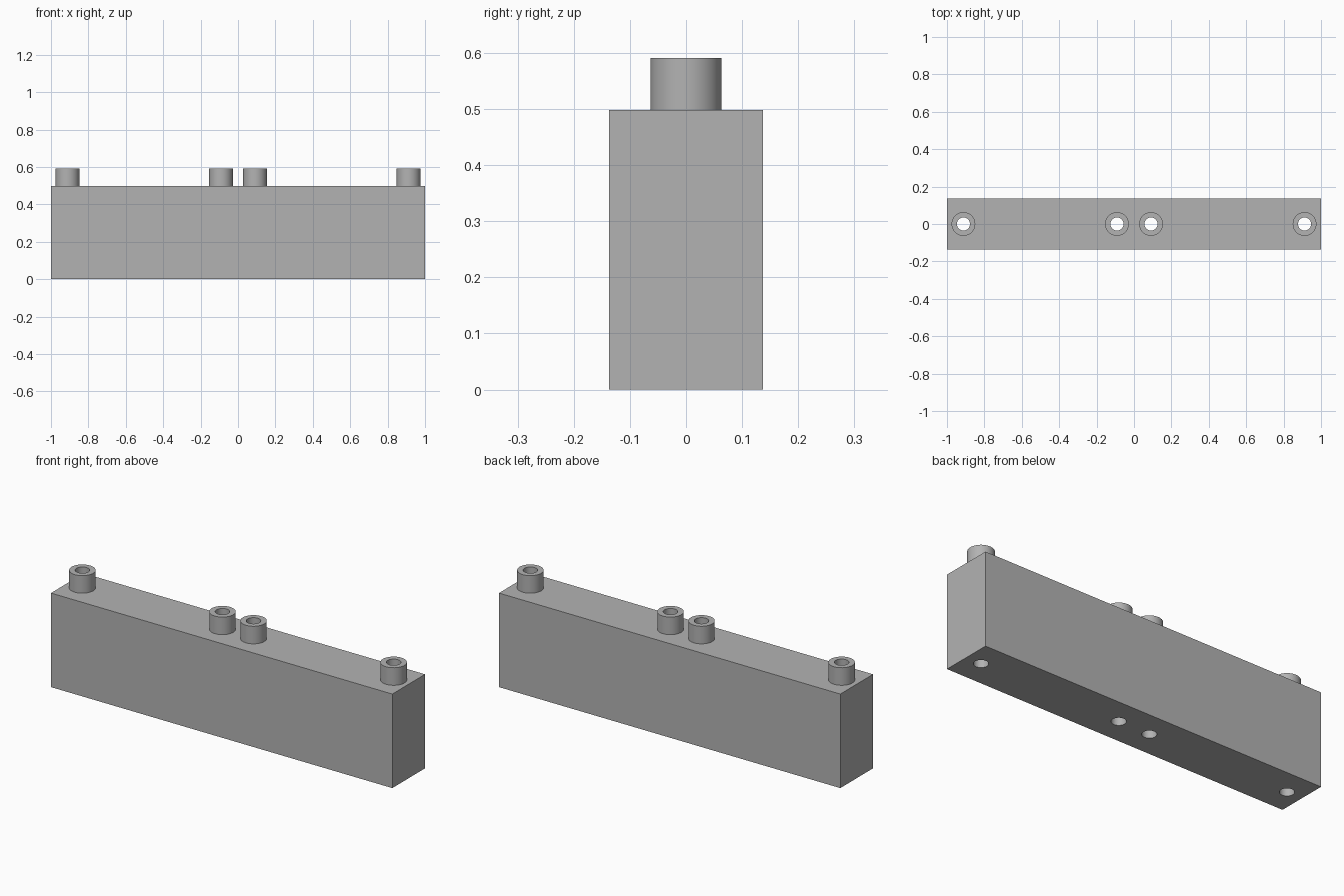
import bpy
import math

cube = bpy.data.objects.get("Cube")
if cube:
    bpy.data.objects.remove(cube, do_unlink=True)

WIDTH, DEPTH, BODY_TOP, STUD_TOP = 2.0, 0.274, 0.498, 0.591
STUD_R, HOLE_R, SIDES = 0.0635, 0.035, 48
STUDS = {"outer_right": -0.912, "inner_right": -0.091,
         "inner_left": 0.091, "outer_left": 0.912}

grey = bpy.data.materials.new("mid_grey")
grey.use_nodes = True
colour = (0.45, 0.45, 0.45, 1)
grey.diffuse_color = colour
grey.node_tree.nodes["Principled BSDF"].inputs["Base Color"].default_value = colour


def cylinder(name, x, radius, low, high):
    bpy.ops.mesh.primitive_cylinder_add(vertices=SIDES, radius=radius, depth=high - low,
                                        location=(x, 0, (low + high) / 2))
    obj = bpy.context.object
    obj.name = name
    obj.data.materials.append(grey)
    return obj


def activate(obj):
    bpy.ops.object.select_all(action='DESELECT')
    obj.select_set(True)
    bpy.context.view_layer.objects.active = obj


def combine(target, tool, operation):
    activate(target)
    mod = target.modifiers.new(operation.title(), 'BOOLEAN')
    mod.operation = operation
    mod.solver = 'EXACT'
    mod.object = tool
    bpy.ops.object.modifier_apply(modifier=mod.name)
    bpy.data.objects.remove(tool, do_unlink=True)


# Rectangular block
bpy.ops.mesh.primitive_cube_add(size=1, location=(0, 0, BODY_TOP / 2))
body = bpy.context.object
body.name = "body_block"
body.scale = (WIDTH, DEPTH, BODY_TOP)
bpy.ops.object.transform_apply(location=False, rotation=False, scale=True)
body.data.materials.append(grey)

# Round studs joined to the block, each bored through to the underside
for place, x in STUDS.items():
    stud = cylinder(place + "_stud", x, STUD_R, BODY_TOP - 0.05, STUD_TOP)
    combine(body, stud, 'UNION')
    bore = cylinder(place + "_bore", x, HOLE_R, -0.1, STUD_TOP + 0.1)
    combine(body, bore, 'DIFFERENCE')

# Single material, crisp rims and smooth cylinder walls
body.data.materials.clear()
body.data.materials.append(grey)
for face in body.data.polygons:
    face.material_index = 0
activate(body)
bpy.ops.object.shade_smooth_by_angle(angle=math.radians(30))
